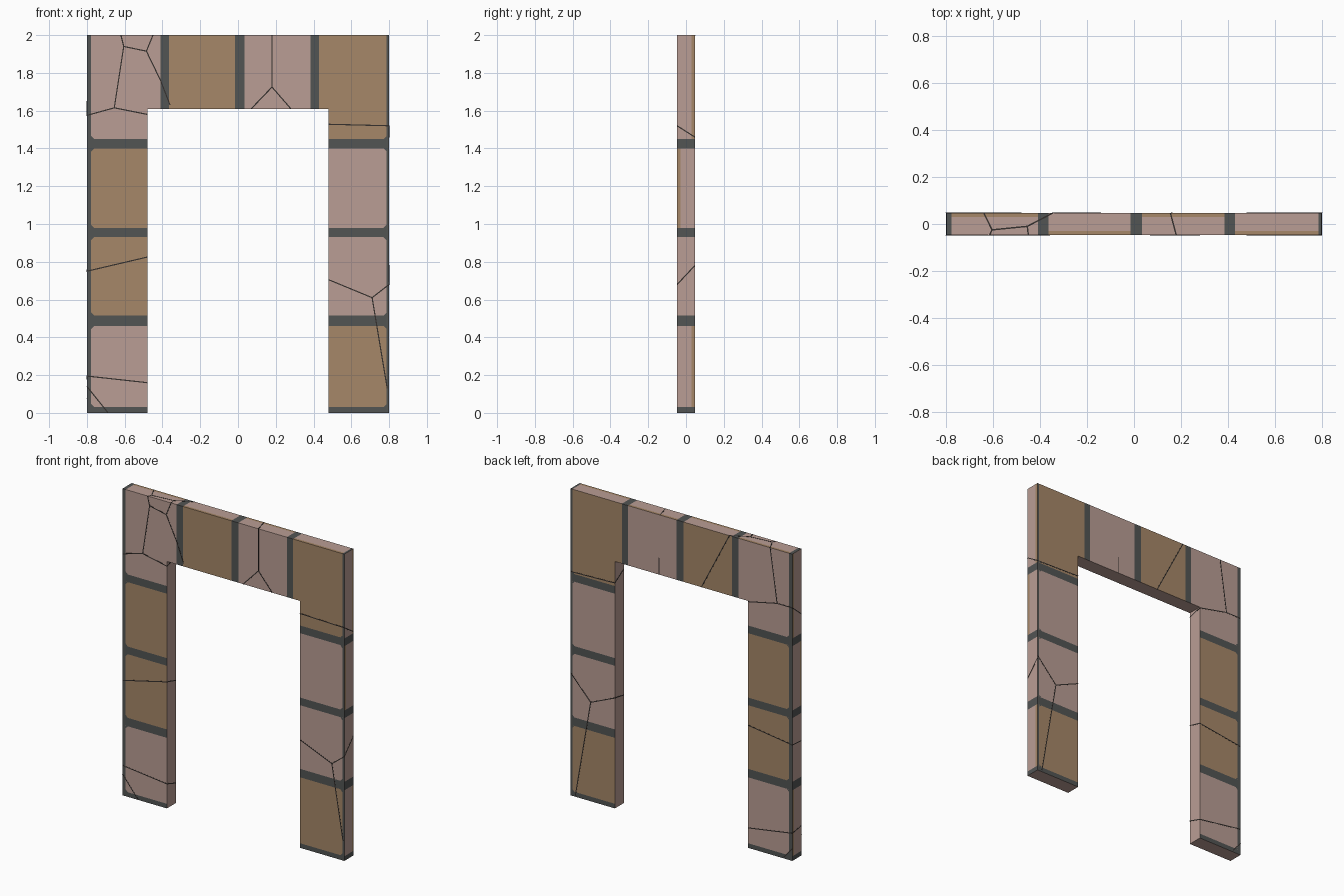
import bpy, bmesh
from mathutils import Vector, Matrix

if "Cube" in bpy.data.objects:
    bpy.data.objects.remove(bpy.data.objects["Cube"])

D, W, H = 0.047, 0.8, 2.0          # half depth, half width, height
OX, OZ = 0.48, 1.61                # opening half width and height

def mat(name, rgb):
    m = bpy.data.materials.new(name)
    m.diffuse_color = (*rgb, 1)
    m.use_nodes = True
    m.node_tree.nodes["Principled BSDF"].inputs["Base Color"].default_value = m.diffuse_color
    return m

PINK, BROWN, GREY = 0, 1, 2
stone_mats = [mat("pink_stone", (0.49, 0.34, 0.298)),
              mat("brown_stone", (0.38, 0.243, 0.138)),
              mat("grey_mortar", (0.085, 0.09, 0.088))]
crack_mat = mat("dark_crack", (0.035, 0.03, 0.027))

# mortar joints: rows on the posts, columns on the lintel
ROWS = [(0, 0.03), (0.46, 0.515), (0.93, 0.98), (1.40, 1.45)]
COLS = [(-0.41, -0.365), (-0.015, 0.035), (0.385, 0.43)]
XL, XR = -0.777, 0.787             # outer mortar edges
LEFT = [PINK, BROWN, BROWN, PINK]  # stone colours from the bottom up
RIGHT = [BROWN, PINK, PINK, BROWN]
LINTEL = [PINK, BROWN, PINK, BROWN]

def inside(v, spans):
    return any(a < v < b for a, b in spans)

def front_colour(x, z):
    if x < XL or x > XR:
        return GREY
    if z < 1.45:
        if inside(z, ROWS):
            return GREY
        return (LEFT if x < 0 else RIGHT)[sum(z > a for a, b in ROWS) - 1]
    if z > OZ and inside(x, COLS):
        return GREY
    return LINTEL[sum(x > a for a, b in COLS)]

def wall_colour(axis, sign, x, y, z):
    if axis == 'z' and sign > 0:                      # top
        if inside(x, COLS) or x < XL or x > XR:
            return GREY
        back_strip = sum(x > a for a, b in COLS) in (0, 2)
        return BROWN if (y > 0.033 if back_strip else y < -0.033) else PINK
    if axis == 'x' and abs(x) > 0.7:                  # outer sides
        if inside(z, ROWS):
            return GREY
        k = sum(z > a for a, b in ROWS) - 1
        if k in (0, 3) and y > 0.033 or k == 2 and y < -0.033:
            return BROWN
    return PINK

# ---- frame: grid of cells with the opening left out
xs = sorted([-W, W, -OX, OX, XL, XR] + [v for c in COLS for v in c])
zs = sorted([H, OZ] + [v for r in ROWS for v in r])
ys = [-D, -0.03, 0.03, D]
bm = bmesh.new()

def quad(pts, m):
    f = bm.faces.new([bm.verts.new(p) for p in pts])
    f.material_index = m

def solid(i, j):
    if not (0 <= i < len(xs) - 1 and 0 <= j < len(zs) - 1):
        return False
    return abs(xs[i] + xs[i + 1]) / 2 > OX or zs[j] >= OZ

for i in range(len(xs) - 1):
    for j in range(len(zs) - 1):
        if not solid(i, j):
            continue
        x0, x1, z0, z1 = xs[i], xs[i + 1], zs[j], zs[j + 1]
        cx, cz = (x0 + x1) / 2, (z0 + z1) / 2
        c = front_colour(cx, cz)
        for y in (-D, D):
            p = [(x0, y, z0), (x1, y, z0), (x1, y, z1), (x0, y, z1)]
            quad(p if y < 0 else p[::-1], c)
        for s in (-1, 1):
            for y0, y1 in zip(ys, ys[1:]):
                cy = (y0 + y1) / 2
                if not solid(i + s, j):
                    x = x1 if s > 0 else x0
                    p = [(x, y0, z0), (x, y1, z0), (x, y1, z1), (x, y0, z1)]
                    quad(p if s > 0 else p[::-1], wall_colour('x', s, x, cy, cz))
                if not solid(i, j + s):
                    z = z1 if s > 0 else z0
                    p = [(x0, y0, z), (x1, y0, z), (x1, y1, z), (x0, y1, z)]
                    quad(p if s > 0 else p[::-1], wall_colour('z', s, cx, cy, z))
bmesh.ops.remove_doubles(bm, verts=bm.verts, dist=1e-5)

def finish(name, mats):
    me = bpy.data.meshes.new(name)
    bm.to_mesh(me)
    bm.free()
    for m in mats:
        me.materials.append(m)
    ob = bpy.data.objects.new(name, me)
    bpy.context.collection.objects.link(ob)

finish("stone_door_frame", stone_mats)

# ---- chipped stone corners: small mortar triangles along the outer edges
bm = bmesh.new()
for x, s in ((XL, 1), (XR, -1)):
    ends = [(b, 1) for a, b in ROWS] + [(a, -1) for a, b in ROWS[1:]]
    for z, t in ends:
        for y in (-D - 0.001, D + 0.001):
            p = [(x, y, z), (x + 0.016 * s, y, z), (x, y, z + 0.016 * t)]
            if s * t * y > 0:
                p.reverse()
            bm.faces.new([bm.verts.new(q) for q in p])
finish("mortar_corners", [stone_mats[GREY]])

# ---- cracks: thin strips laid on each face
bm = bmesh.new()

def crack(normal, *pts, width=0.006):
    n = Vector(normal)
    for a, b in zip(pts, pts[1:]):
        a, b = Vector(a), Vector(b)
        d = (b - a).normalized()
        rot = Matrix((d, n.cross(d), n)).transposed().to_4x4()
        size = Matrix.Diagonal(((b - a).length, width, 0.002, 1))
        bmesh.ops.create_cube(bm, size=1,
                              matrix=Matrix.Translation((a + b) / 2) @ rot @ size)

def face_cracks(side, lines):
    for line in lines:
        crack((0, side, 0), *[(x, side * D, z) for x, z in line])

face_cracks(-1, [
    [(-0.8, 1.575), (-0.655, 1.615), (-0.48, 1.58)],
    [(-0.655, 1.615), (-0.605, 1.94), (-0.62, 2)],
    [(-0.605, 1.94), (-0.485, 1.915), (-0.45, 2)],
    [(-0.485, 1.915), (-0.41, 1.76), (-0.36, 1.63)],
    [(-0.8, 0.75), (-0.48, 0.825)], [(-0.8, 0.195), (-0.48, 0.16)],
    [(-0.8, 0.14), (-0.69, 0.003)],
    [(0.18, 2), (0.18, 1.725), (0.07, 1.61)], [(0.18, 1.725), (0.28, 1.61)],
    [(0.48, 1.528), (0.8, 1.52)],
    [(0.48, 0.705), (0.71, 0.61), (0.8, 0.68)], [(0.71, 0.61), (0.79, 0.13)]])
face_cracks(1, [
    [(0.8, 0.8), (0.655, 0.645), (0.48, 0.72)], [(0.655, 0.645), (0.765, 0.01)],
    [(-0.346, 2), (-0.144, 1.61)], [(0.16, 1.61), (0.16, 1.72)],
    [(-0.64, 2), (-0.69, 1.65), (-0.48, 1.605)], [(-0.69, 1.65), (-0.8, 1.65)],
    [(-0.48, 0.80), (-0.8, 0.756)], [(-0.48, 0.13), (-0.8, 0.18)],
    [(-0.8, 0.08), (-0.74, 0.01)], [(0.48, 1.47), (0.8, 1.46)]])
# outer and inner sides: x, facing, front height, back height
for x, s, za, zb in [(0.8, 1, 1.52, 1.46), (0.8, 1, 0.68, 0.78),
                     (-0.8, -1, 1.575, 1.65), (-0.8, -1, 0.75, 0.756),
                     (-0.8, -1, 0.195, 0.18), (-0.48, 1, 1.58, 1.605),
                     (-0.48, 1, 0.825, 0.80), (-0.48, 1, 0.16, 0.13),
                     (0.48, -1, 0.705, 0.72), (0.48, -1, 1.528, 1.47)]:
    crack((s, 0, 0), (x, -D, za), (x, D, zb))
# top
for line in [[(-0.64, D), (-0.605, -0.025), (-0.615, -D)],
             [(-0.605, -0.025), (-0.455, -0.01), (-0.345, D)],
             [(-0.455, -0.01), (-0.45, -D)], [(0.155, D), (0.18, -D)]]:
    crack((0, 0, 1), *[(x, y, H) for x, y in line])
finish("cracks", [crack_mat])
